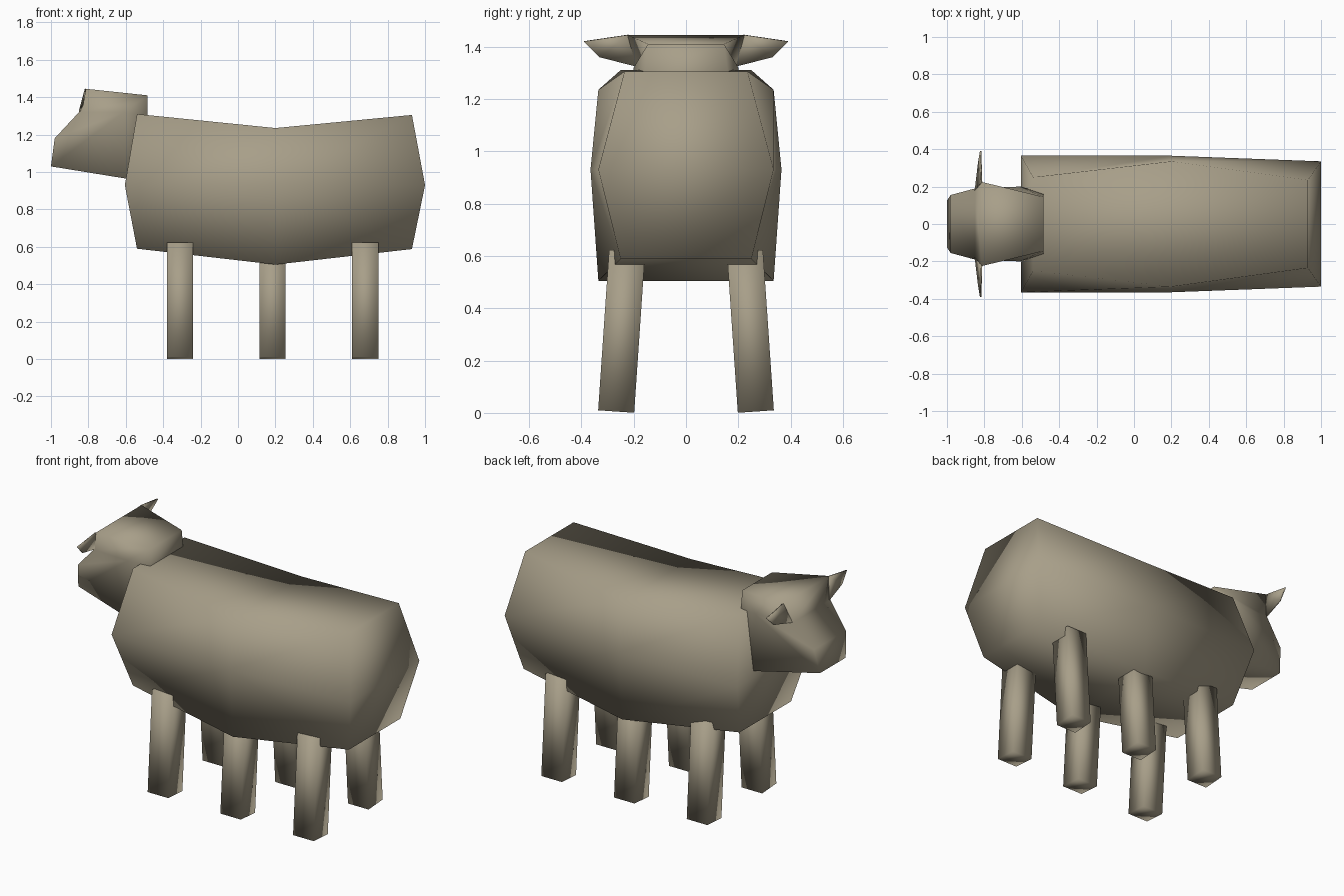
import bpy
import bmesh
import math
from mathutils import Matrix

if "Cube" in bpy.data.objects:
    bpy.data.objects.remove(bpy.data.objects["Cube"])

wool = bpy.data.materials.new("warm grey brown")
wool.diffuse_color = (0.39, 0.345, 0.25, 1.0)
wool.use_nodes = True
wool.node_tree.nodes["Principled BSDF"].inputs["Base Color"].default_value = wool.diffuse_color


def make(name, verts, faces):
    """Create a smooth-shaded object from points and faces."""
    me = bpy.data.meshes.new(name)
    me.from_pydata(verts, [], faces)
    bm = bmesh.new()
    bm.from_mesh(me)
    bmesh.ops.recalc_face_normals(bm, faces=bm.faces)
    for f in bm.faces:
        f.smooth = True
    bm.to_mesh(me)
    bm.free()
    me.materials.append(wool)
    ob = bpy.data.objects.new(name, me)
    bpy.context.collection.objects.link(ob)
    return ob


# Body: three six-sided rings (top, middle, bottom as x, half width, z)
rings = [
    [(-0.54, 0.25, 1.31), (-0.605, 0.365, 0.93), (-0.54, 0.25, 0.59)],
    [(0.20, 0.335, 1.235), (0.20, 0.365, 0.93), (0.20, 0.335, 0.505)],
    [(0.93, 0.235, 1.305), (1.00, 0.335, 0.93), (0.93, 0.25, 0.588)],
]
verts, faces = [], []
for ring in rings:
    verts += ring + [(x, -y, z) for x, y, z in reversed(ring)]
for r in range(2):
    for i in range(6):
        j = (i + 1) % 6
        a, b, c, d = r * 6 + i, r * 6 + j, r * 6 + 6 + j, r * 6 + 6 + i
        if r == 1 and i == 1:      # lower rear flanks dip inward
            faces += [(a, b, c), (a, c, d)]
        elif r == 1 and i == 3:
            faces += [(a, b, d), (b, c, d)]
        else:
            faces.append((a, b, c, d))
for k in (0, 12):
    faces += [(k, k + 1, k + 4, k + 5), (k + 1, k + 2, k + 3, k + 4)]
make("body", verts, faces)

# Head: one half as points, mirrored and joined across
half = [
    (-1.00, 0.125, 1.03), (-0.98, 0.155, 1.18), (-0.85, 0.19, 1.32),
    (-0.815, 0.225, 1.445), (-0.485, 0.145, 1.41), (-0.485, 0.16, 1.30),
    (-0.47, 0.16, 0.945), (-0.60, 0.20, 0.965), (-0.61, 0.20, 1.32),
]
n = len(half)
side = [(0, 1, 8, 7), (1, 2, 8), (2, 3, 4, 8), (8, 4, 5), (8, 5, 6, 7)]
verts = half + [(x, -y, z) for x, y, z in half]
faces = side + [tuple(i + n for i in f) for f in side]
faces += [(i, (i + 1) % 8, (i + 1) % 8 + n, i + n) for i in range(8)]
make("head", verts, faces)

# Ears: thin blades at the brow
ear = [(-0.815, 0.22, 1.445), (-0.82, 0.39, 1.42),
       (-0.83, 0.33, 1.36), (-0.848, 0.18, 1.322)]
for label, s in (("left", 1), ("right", -1)):
    ob = make(label + "_ear", [(x, s * y, z) for x, y, z in ear], [(0, 1, 2, 3)])
    mod = ob.modifiers.new("thickness", "SOLIDIFY")
    mod.thickness = 0.008
    mod.offset = 0

# Legs: three pairs of boxes, splayed outward at the foot
for label, x in (("front", -0.31), ("middle", 0.185), ("rear", 0.68)):
    for name, s in (("left", 1), ("right", -1)):
        bm = bmesh.new()
        bmesh.ops.create_cube(bm, size=1.0, matrix=(
            Matrix.Translation((x, s * 0.246, 0.312))
            @ Matrix.Rotation(s * math.radians(3.9), 4, "X")
            @ Matrix.Diagonal((0.14, 0.138, 0.615, 1.0))))
        pts = [tuple(v.co) for v in bm.verts]
        quads = [tuple(v.index for v in f.verts) for f in bm.faces]
        bm.free()
        make(f"{label}_{name}_leg", pts, quads)
